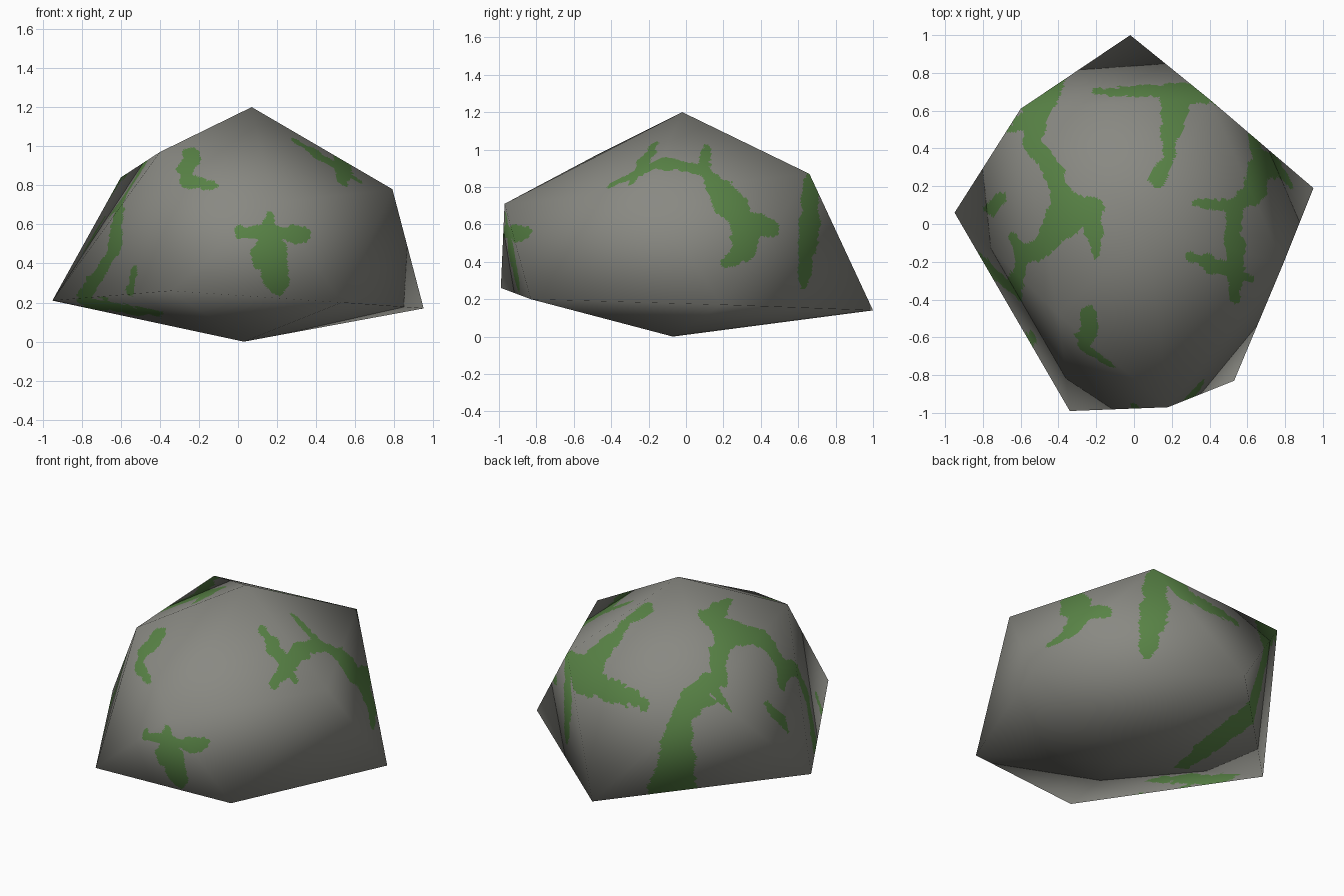
import bpy, bmesh
from mathutils import Vector, noise

if "Cube" in bpy.data.objects:
    bpy.data.objects.remove(bpy.data.objects["Cube"])

# Boulder corners: peak, upper ring, lower ring, base
PEAK, BASE = (0.07, -0.02, 1.2), (0.03, -0.07, 0.0)
UPPER = [(-0.6, 0.61, 0.84), (0.4, 0.66, 0.87), (0.79, -0.21, 0.78),
         (0.18, -0.97, 0.71), (-0.4, -0.48, 0.97)]
LOWER = [(-0.02, 1.0, 0.14), (0.95, 0.19, 0.17), (0.53, -0.83, 0.2),
         (-0.34, -0.99, 0.26), (-0.95, 0.06, 0.21)]

# Moss strokes as (a, b, radius) chains, one list per viewing side
TOP = [
    [(-.2, .7, .02), (.1, .7, .025), (.22, .69, .06), (.36, .68, .05)],
    [(.22, .66, .09), (.2, .52, .06), (.18, .35, .025), (.12, .23, .045)],
    [(-.41, .72, .04), (-.5, .58, .045), (-.65, .5, .025)],
    [(-.5, .58, .045), (-.54, .43, .045), (-.43, .3, .05), (-.4, .2, .045), (-.36, .06, .1)],
    [(-.36, .06, .1), (-.23, .07, .075), (-.2, -.16, .02)],
    [(-.38, .02, .1), (-.48, -.11, .06), (-.6, -.2, .03), (-.63, -.32, .04)],
    [(-.56, -.15, .03), (-.65, -.07, .025)],
    [(-.76, .07, .03), (-.71, .13, .03)],
    [(.66, .3, .06), (.64, .15, .05), (.5, .09, .035), (.33, .11, .025)],
    [(.53, .1, .045), (.53, -.2, .05), (.54, -.3, .05), (.54, -.4, .02)],
    [(.53, -.24, .05), (.38, -.2, .035), (.3, -.18, .025)],
    [(.54, -.28, .05), (.61, -.29, .025)],
]
FRONT = [
    [(.02, .56, .025), (.16, .56, .05), (.33, .54, .04)],
    [(.16, .64, .025), (.17, .5, .08), (.12, .42, .06)],
    [(.17, .45, .09), (.2, .3, .06)],
    [(-.24, .95, .045), (-.26, .83, .04), (-.12, .8, .02)],
    [(-.25, .9, .04), (-.3, .88, .02)],
    [(-.6, .68, .02), (-.63, .45, .02), (-.74, .32, .03), (-.78, .22, .04)],
    [(-.78, .21, .03), (-.6, .17, .025), (-.4, .14, .015)],
    [(-.55, .27, .022), (-.53, .37, .018)],
]
RIGHT = [
    [(.1, .88, .035), (.24, .76, .04), (.28, .65, .035), (.44, .58, .05)],
    [(.33, .6, .07), (.31, .47, .07), (.22, .4, .03)],
    [(.67, .83, .04), (.66, .6, .055), (.64, .42, .045), (.62, .27, .02)],
]
BACK = [
    [(-.55, .82, .06), (-.47, .7, .045), (-.42, .5, .07), (-.36, .17, .1)],
]
# chains, projection axes, facing direction
SIDES = [(TOP, 0, 1, (0, 0, 1)), (FRONT, 0, 2, (0, -1, 0)),
         (RIGHT, 1, 2, (1, 0, 0)), (BACK, 0, 2, (0, 1, 0))]


def make_capsules(chains):
    """Turn stroke chains into separate tapered segments."""
    return [(*p, *q) for chain in chains for p, q in zip(chain, chain[1:])]


SIDES = [(make_capsules(c), i, j, Vector(d)) for c, i, j, d in SIDES]


def is_moss(p, n):
    rag = None
    for caps, i, j, d in SIDES:
        if n.dot(d) < 0.06:
            continue
        a, b = p[i], p[j]
        for ax, ay, ar, bx, by, br in caps:
            m = max(ar, br) + 0.03
            if not (min(ax, bx) - m < a < max(ax, bx) + m and
                    min(ay, by) - m < b < max(ay, by) + m):
                continue
            if rag is None:   # ragged outline
                rag = 0.022 * noise.noise(p * 11) + 0.012 * noise.noise(p * 30)
            dx, dy = bx - ax, by - ay
            t = max(0, min(1, ((a - ax) * dx + (b - ay) * dy) / (dx * dx + dy * dy)))
            r = ar + (br - ar) * t + rag
            if r > 0 and (a - ax - dx * t) ** 2 + (b - ay - dy * t) ** 2 < r * r:
                return True
    return False


# Coarse twenty-sided boulder
faces = []
for k in range(5):
    u, v = 1 + k, 1 + (k + 1) % 5
    lo, ln = 6 + k, 6 + (k + 1) % 5
    faces += [(0, v, u), (u, v, lo), (lo, v, ln), (11, lo, ln)]
bm = bmesh.new()
bv = [bm.verts.new(c) for c in [PEAK] + UPPER + LOWER + [BASE]]
for f in faces:
    bm.faces.new([bv[i] for i in f])
bmesh.ops.recalc_face_normals(bm, faces=bm.faces)
bm.normal_update()
bm.verts.index_update()
verts = [v.co.copy() for v in bm.verts]
normals = [v.normal.copy() for v in bm.verts]
tris = [(tuple(v.index for v in f.verts), f.normal.copy()) for f in bm.faces]
bm.free()

# Split the flat faces finely so that moss edges can be cut, keeping the soft normals
for level in range(6):
    mids, finer = {}, []

    def mid(a, b):
        key = (min(a, b), max(a, b))
        if key not in mids:
            mids[key] = len(verts)
            verts.append((verts[a] + verts[b]) / 2)
            normals.append((normals[a] + normals[b]) / 2)
        return mids[key]

    for (a, b, c), n in tris:
        ab, bc, ca = mid(a, b), mid(b, c), mid(c, a)
        finer += [(t, n) for t in ((a, ab, ca), (ab, b, bc), (ca, bc, c), (ab, bc, ca))]
    tris = finer

mesh = bpy.data.meshes.new("mossy_boulder")
mesh.from_pydata(verts, [], [t for t, n in tris])
for name, colour in (("stone_grey", (0.25, 0.25, 0.225, 1)), ("moss_green", (0.1, 0.23, 0.062, 1))):
    mat = bpy.data.materials.new(name)
    mat.diffuse_color = colour
    mat.use_nodes = True
    mat.node_tree.nodes["Principled BSDF"].inputs["Base Color"].default_value = mat.diffuse_color
    mesh.materials.append(mat)
for poly, (t, n) in zip(mesh.polygons, tris):
    poly.use_smooth = True
    poly.material_index = int(is_moss((verts[t[0]] + verts[t[1]] + verts[t[2]]) / 3, n))
mesh.normals_split_custom_set_from_vertices([n.normalized() for n in normals])
boulder = bpy.data.objects.new("mossy_boulder", mesh)
bpy.context.collection.objects.link(boulder)
